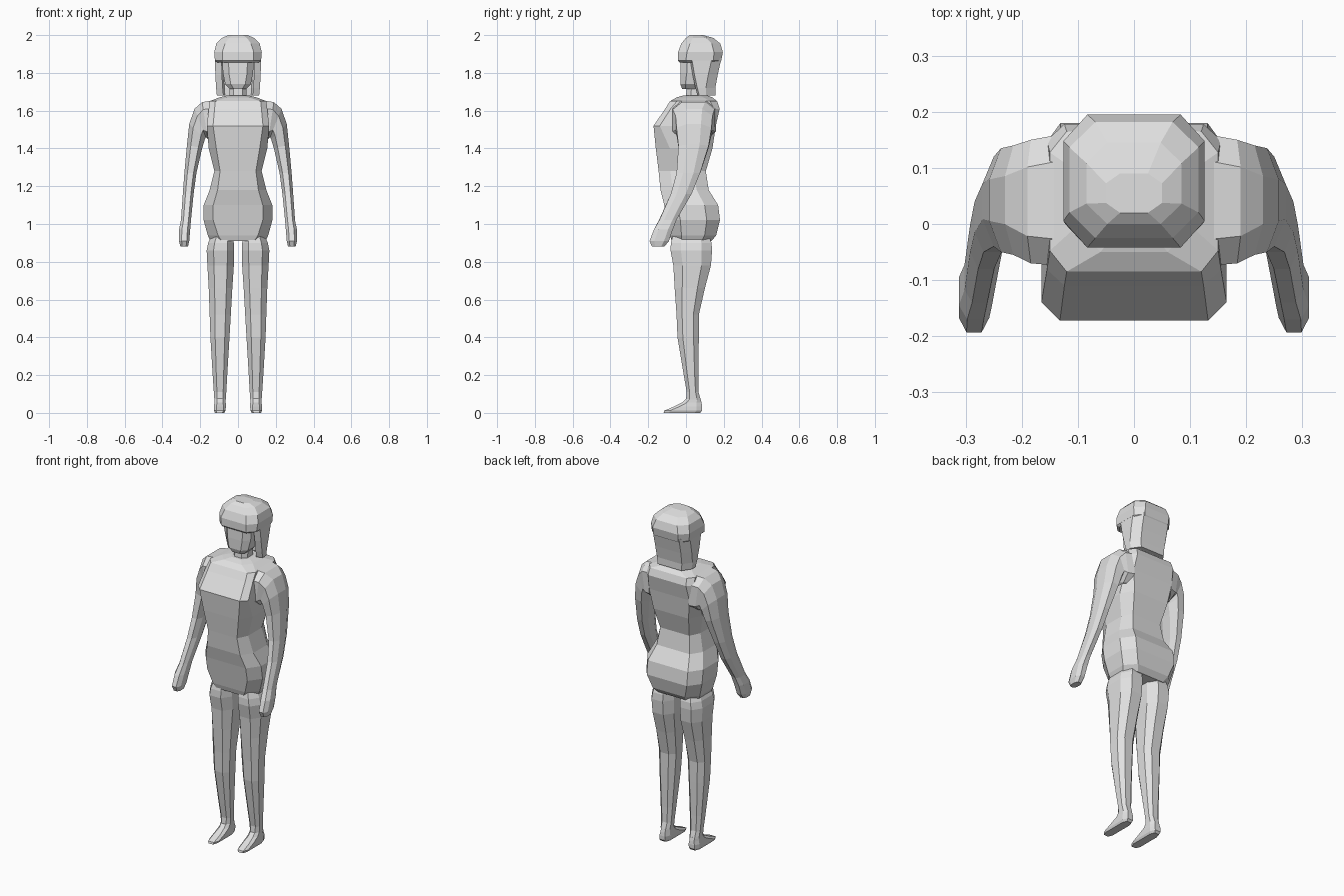
import bpy, bmesh

skin = bpy.data.materials.new("light grey")
skin.diffuse_color = (0.75, 0.75, 0.75, 1)


def loft(name, rings, sides=(1,)):
    """Skin a list of equal-length point rings, capped; one object per side."""
    for s in sides:
        bm = bmesh.new()
        vs = [[bm.verts.new((s * x, y, z)) for x, y, z in r] for r in rings]
        n = len(rings[0])
        for a, b in zip(vs, vs[1:]):
            for i in range(n):
                j = (i + 1) % n
                bm.faces.new((a[i], a[j], b[j], b[i]))
        bm.faces.new(vs[0])
        bm.faces.new(vs[-1])
        bmesh.ops.recalc_face_normals(bm, faces=bm.faces)
        label = name if len(sides) == 1 else ("left_" if s > 0 else "right_") + name
        me = bpy.data.meshes.new(label)
        bm.to_mesh(me)
        bm.free()
        me.materials.append(skin)
        bpy.context.collection.objects.link(bpy.data.objects.new(label, me))


def octagon(xi, zi, xo, zo, y0, y1, u=0.25, v=0.25):
    """Chamfered ring between an inner and an outer point in the xz plane."""
    pts = [(u, 0), (1 - u, 0), (1, v), (1, 1 - v), (1 - u, 1), (u, 1), (0, 1 - v), (0, v)]
    return [(xi + (xo - xi) * a, y0 + (y1 - y0) * b, zi + (zo - zi) * a) for a, b in pts]


def level(z, x0, x1, y0, y1, u=0.25, v=0.25):
    return octagon(x0, z, x1, z, y0, y1, u, v)


def centred(z, w, y0, y1, u=0.12, v=0.2):
    return level(z, -w, w, y0, y1, u, v)


# torso with tunic hem, waist, bust and shoulders
loft("torso", [
    centred(0.91, 0.145, -0.075, 0.135, 0.2, 0.25),
    centred(0.94, 0.16, -0.085, 0.16, 0.17, 0.25),
    centred(1.02, 0.182, -0.10, 0.18, 0.14, 0.25),
    centred(1.10, 0.182, -0.115, 0.17, 0.14, 0.25),
    centred(1.18, 0.15, -0.135, 0.12, 0.14, 0.25),
    centred(1.28, 0.125, -0.145, 0.105, 0.12, 0.25),
    centred(1.40, 0.155, -0.16, 0.14, 0.13, 0.25),
    centred(1.52, 0.165, -0.172, 0.158, 0.1, 0.1),
    centred(1.61, 0.155, -0.11, 0.178, 0.1, 0.1),
    centred(1.65, 0.15, -0.085, 0.165, 0.1, 0.15),
    centred(1.67, 0.10, -0.05, 0.14, 0.2, 0.25),
    centred(1.68, 0.06, -0.015, 0.115, 0.25, 0.3)])

# arms from the shoulder to the closed hand
loft("arm", [
    octagon(0.13, 1.45, 0.13, 1.655, -0.075, 0.16, 0.2, 0.2),
    octagon(0.16, 1.45, 0.19, 1.645, -0.07, 0.15, 0.2, 0.22),
    octagon(0.17, 1.46, 0.23, 1.61, -0.055, 0.14, 0.25, 0.28),
    octagon(0.175, 1.45, 0.258, 1.53, -0.05, 0.135, 0.25, 0.3),
    octagon(0.19, 1.40, 0.27, 1.42, -0.04, 0.12, 0.25, 0.3),
    octagon(0.22, 1.27, 0.284, 1.27, -0.05, 0.075, 0.25, 0.28),
    octagon(0.235, 1.16, 0.292, 1.16, -0.08, 0.03, 0.25, 0.28),
    octagon(0.248, 1.03, 0.302, 1.02, -0.14, -0.05, 0.25, 0.25),
    octagon(0.253, 0.97, 0.312, 0.97, -0.17, -0.07, 0.25, 0.25),
    octagon(0.258, 0.91, 0.312, 0.91, -0.193, -0.09, 0.25, 0.25),
    octagon(0.265, 0.88, 0.305, 0.88, -0.18, -0.115, 0.25, 0.25)], (1, -1))

# legs
loft("leg", [
    level(0.07, 0.065, 0.125, 0.0, 0.078),
    level(0.11, 0.062, 0.128, 0.004, 0.066),
    level(0.20, 0.057, 0.134, -0.012, 0.065),
    level(0.40, 0.045, 0.146, -0.045, 0.068),
    level(0.52, 0.038, 0.15, -0.05, 0.068),
    level(0.66, 0.03, 0.155, -0.06, 0.10),
    level(0.78, 0.022, 0.162, -0.067, 0.132),
    level(0.86, 0.02, 0.166, -0.082, 0.138),
    level(0.90, 0.022, 0.158, -0.08, 0.135),
    level(0.94, 0.03, 0.14, -0.07, 0.12)], (1, -1))

# feet with a low pointed toe
loft("foot", [
    level(0.0, 0.072, 0.122, -0.118, 0.075, 0.2, 0.15),
    level(0.012, 0.066, 0.127, -0.115, 0.085, 0.2, 0.15),
    level(0.035, 0.064, 0.127, -0.06, 0.085, 0.2, 0.2),
    level(0.055, 0.065, 0.125, -0.02, 0.082, 0.25, 0.25),
    level(0.075, 0.065, 0.125, 0.0, 0.077)], (1, -1))

# neck and face
loft("neck", [centred(1.64, 0.06, -0.01, 0.12, 0.25, 0.25),
              centred(1.68, 0.045, 0.0, 0.10, 0.25, 0.25),
              centred(1.78, 0.045, 0.01, 0.11, 0.25, 0.25)])
loft("head", [
    centred(1.715, 0.045, -0.02, 0.07, 0.25, 0.2),
    centred(1.74, 0.068, -0.03, 0.10, 0.22, 0.2),
    centred(1.80, 0.08, -0.03, 0.14, 0.2, 0.2),
    centred(1.90, 0.085, -0.026, 0.15, 0.2, 0.2)])

# hair cap with the overhanging fringe
loft("hair_cap", [
    centred(1.855, 0.11, -0.032, 0.18, 0.15, 0.2),
    centred(1.865, 0.122, -0.042, 0.187, 0.17, 0.18),
    centred(1.91, 0.126, -0.042, 0.195, 0.17, 0.2),
    centred(1.955, 0.115, -0.025, 0.182, 0.2, 0.22),
    centred(1.985, 0.085, 0.0, 0.145, 0.22, 0.25),
    centred(2.0, 0.05, 0.02, 0.09, 0.25, 0.25)])


def hair_ring(z, w, y0, y1, t=0.035):
    """U-shaped section open toward the face."""
    half = [(w - t, y0), (w, y0 + 0.01), (w, y1 - 0.05), (w * 0.7, y1)]
    inner = [(w * 0.62, y1 - t), (w - t, y1 - 0.06)]
    right = half
    left = [(-x, y) for x, y in reversed(half)]
    back = [(-x, y) for x, y in reversed(inner)] + inner
    return [(x, y, z) for x, y in right + left + back]


# hair hanging around the sides and back
loft("hair_sides", [
    hair_ring(1.68, 0.112, 0.06, 0.155),
    hair_ring(1.72, 0.116, 0.05, 0.155),
    hair_ring(1.79, 0.12, 0.035, 0.168),
    hair_ring(1.88, 0.122, 0.02, 0.188)])
